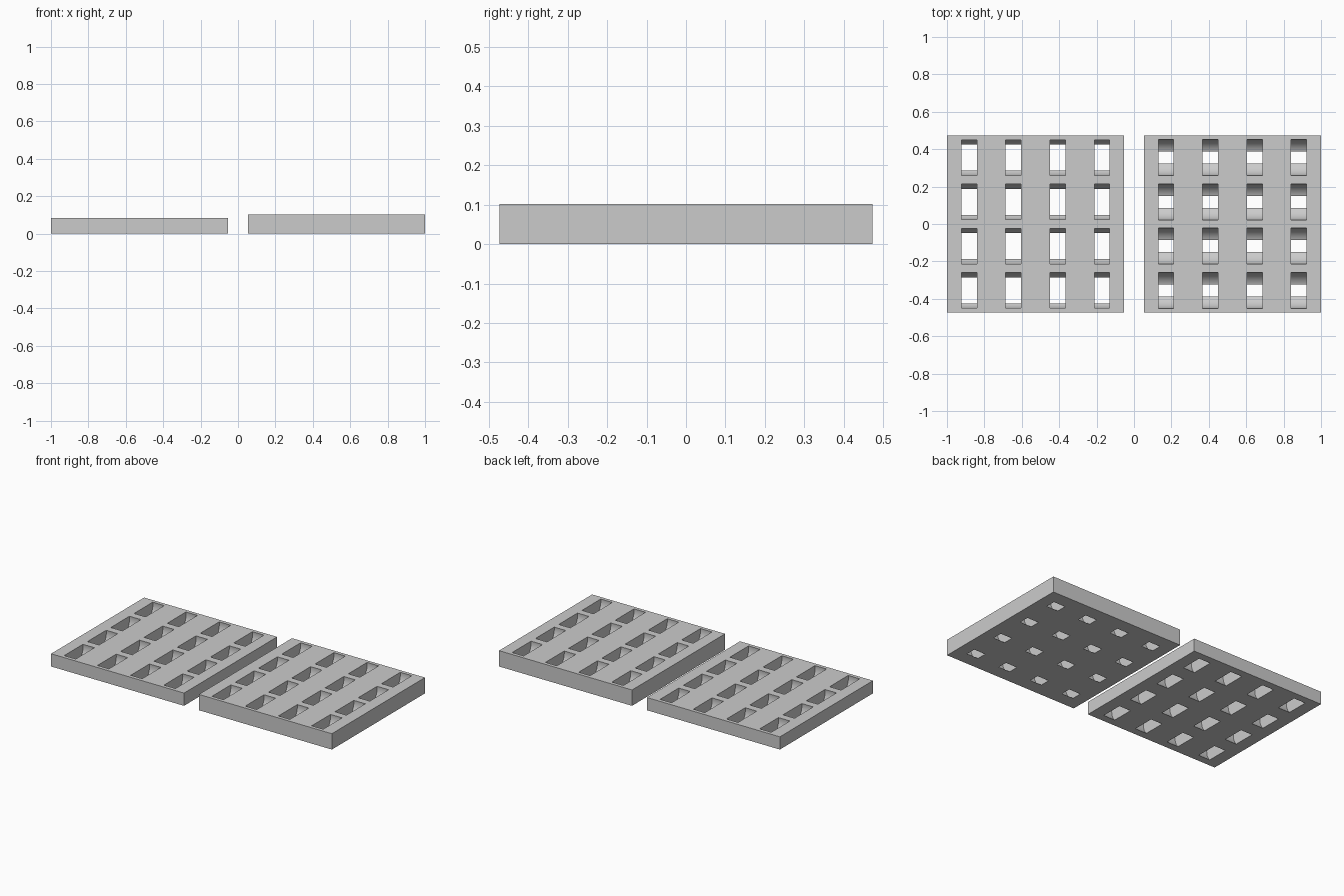
import bpy
import bmesh
from math import pi
from mathutils import Matrix

cube = bpy.data.objects.get("Cube")
if cube:
    bpy.data.objects.remove(cube, do_unlink=True)

SIZE = 0.947      # plate side
PITCH = SIZE / 4  # slot spacing
RADIUS = 0.0965   # slot curvature
WIDTH = 0.082     # slot width

# Plain grey material
grey = bpy.data.materials.new("plain_grey")
grey.use_nodes = True
colour = (0.6, 0.6, 0.6, 1)
grey.diffuse_color = colour
grey.node_tree.nodes["Principled BSDF"].inputs["Base Color"].default_value = colour


def make_object(name, bm):
    mesh = bpy.data.meshes.new(name)
    bm.to_mesh(mesh)
    bm.free()
    mesh.materials.append(grey)
    obj = bpy.data.objects.new(name, mesh)
    bpy.context.collection.objects.link(obj)
    return obj


def slotted_plate(name, centre_x, height, axis_z):
    # Square plate
    bm = bmesh.new()
    bmesh.ops.create_cube(bm, size=1, matrix=Matrix.Translation((centre_x, 0, height / 2))
                          @ Matrix.Diagonal((SIZE, SIZE, height, 1)))
    plate = make_object(name, bm)

    # Grid of horizontal discs that carve the round-bottomed slots
    bm = bmesh.new()
    for col in range(4):
        for row in range(4):
            place = Matrix.Translation((centre_x + (col - 1.5) * PITCH, (row - 1.5) * PITCH, axis_z))
            bmesh.ops.create_cone(bm, cap_ends=True, segments=64, radius1=RADIUS, radius2=RADIUS,
                                  depth=WIDTH, matrix=place @ Matrix.Rotation(pi / 2, 4, "Y"))
    cutter = make_object(name + "_slot_cutter", bm)
    cutter.hide_render = True

    # Cut the slots, keep the result and drop the cutter
    cut = plate.modifiers.new("slots", "BOOLEAN")
    cut.operation = "DIFFERENCE"
    cut.solver = "EXACT"
    cut.object = cutter
    bpy.ops.object.select_all(action="DESELECT")
    bpy.context.view_layer.objects.active = plate
    plate.select_set(True)
    bpy.ops.object.modifier_apply(modifier=cut.name)
    bpy.data.objects.remove(cutter, do_unlink=True)
    bpy.ops.object.shade_smooth_by_angle(angle=pi / 9)


offset = 1 - SIZE / 2
slotted_plate("thin_plate", -offset, 0.082, 0.0665)
slotted_plate("thick_plate", offset, 0.102, 0.091)
